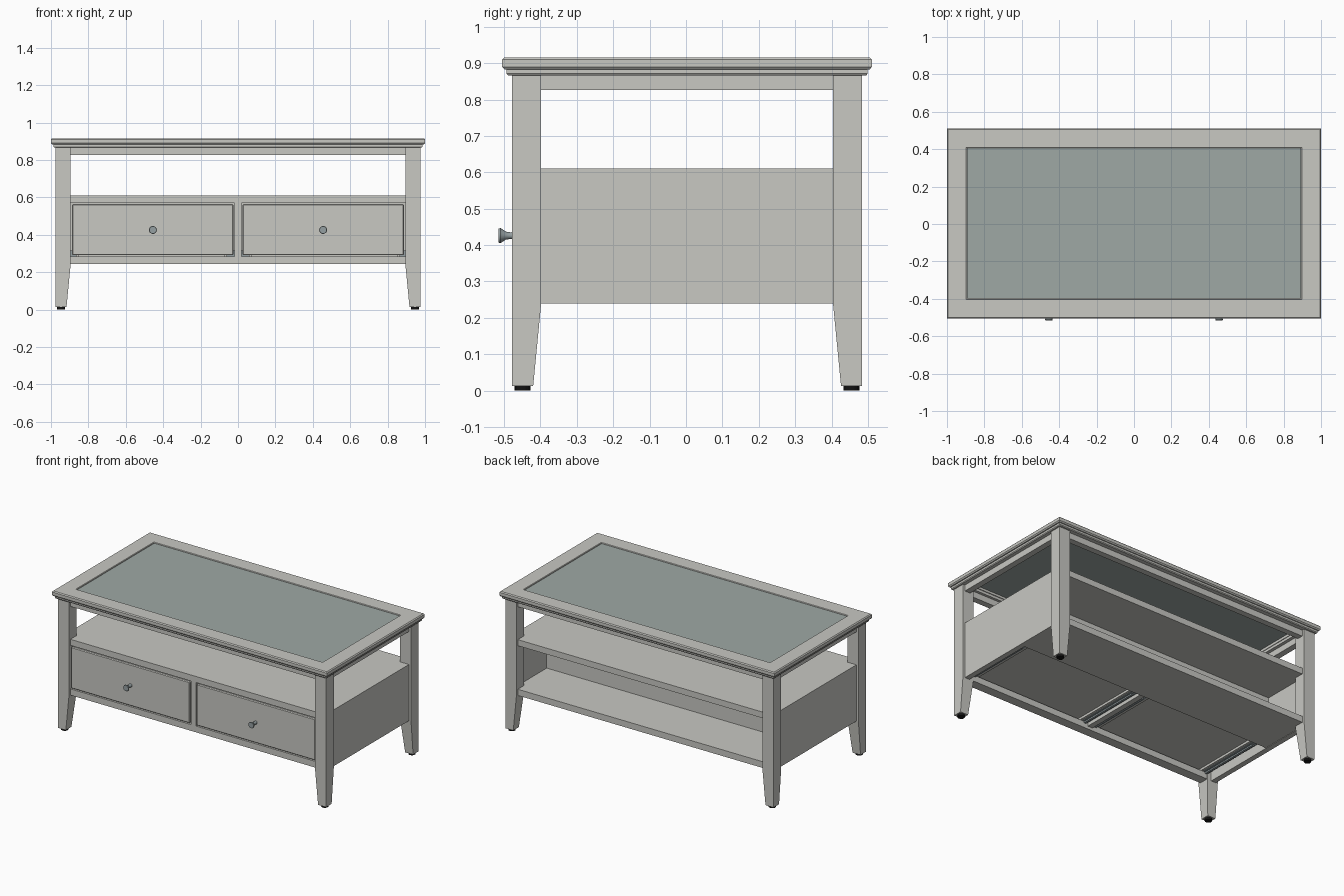
import bpy, bmesh
from mathutils import Matrix

old = bpy.data.objects.get("Cube")
if old:
    bpy.data.objects.remove(old, do_unlink=True)

CY = 0.003  # middle of the table body, front to back


def material(name, rgb):
    m = bpy.data.materials.new(name)
    m.use_nodes = True
    m.diffuse_color = (*rgb, 1)
    m.node_tree.nodes["Principled BSDF"].inputs["Base Color"].default_value = (*rgb, 1)
    return m


PAINT = material("pale grey paint", (0.58, 0.58, 0.545))
GLASS = material("grey green glass", (0.345, 0.395, 0.375))
STEEL = material("brushed steel", (0.30, 0.35, 0.36))
BLACK = material("black rubber", (0.006, 0.006, 0.006))


def finish(name, bm, mat):
    bmesh.ops.recalc_face_normals(bm, faces=bm.faces)
    mesh = bpy.data.meshes.new(name)
    bm.to_mesh(mesh)
    bm.free()
    mesh.materials.append(mat)
    ob = bpy.data.objects.new(name, mesh)
    bpy.context.collection.objects.link(ob)
    return ob


def box(name, x, y, z, mat=PAINT, bevel=0):
    """Box from (low, high) ranges."""
    bm = bmesh.new()
    bmesh.ops.create_cube(bm, size=1)
    for v in bm.verts:
        v.co = [lo + (c + 0.5) * (hi - lo) for c, (lo, hi) in zip(v.co, (x, y, z))]
    ob = finish(name, bm, mat)
    if bevel:
        mod = ob.modifiers.new("edge", "BEVEL")
        mod.width, mod.segments = bevel, 1
    return ob


def mirrored(s, lo, hi):
    return (lo, hi) if s > 0 else (-hi, -lo)


def mitred_frame(name, hx, hy, profile, mat=PAINT):
    """Closed (inset, z) profile swept round a rectangle with mitred corners."""
    bm = bmesh.new()
    loops = [[bm.verts.new((sx * (hx - i), CY + sy * (hy - i), z)) for i, z in profile]
             for sx, sy in ((-1, -1), (1, -1), (1, 1), (-1, 1))]
    n = len(profile)
    for c in range(4):
        a, b = loops[c], loops[(c + 1) % 4]
        for k in range(n):
            bm.faces.new((a[k], b[k], b[(k + 1) % n], a[(k + 1) % n]))
    return finish(name, bm, mat)


# Table top: moulded frame, lower moulding and inset glass
mitred_frame("top_frame", 1.0, 0.508, [
    (0.105, 0.913), (0.102, 0.916), (0.006, 0.916), (0.0, 0.910),
    (0.0, 0.890), (0.006, 0.883), (0.105, 0.883)])
mitred_frame("top_moulding", 0.987, 0.496, [
    (0.0, 0.883), (0.0, 0.871), (0.004, 0.866), (0.088, 0.866), (0.088, 0.883)])
box("glass_panel", (-0.892, 0.892), (CY - 0.402, CY + 0.402), (0.897, 0.911), GLASS)

# Rails under the top
for s, side in ((-1, "front"), (1, "back")):
    y = mirrored(s, 0.425, 0.465)
    box(side + "_top_rail", (-0.9, 0.9), (CY + y[0], CY + y[1]), (0.826, 0.867))
for s, side in ((-1, "right"), (1, "left")):
    box(side + "_top_rail", mirrored(s, 0.92, 0.96), (CY - 0.41, CY + 0.41), (0.826, 0.867))


# Legs: straight outside, tapered on the two inner sides, with rubber feet
def leg(name, sx, sy):
    bm = bmesh.new()
    rings = []
    for z, w in ((0.013, 0.058), (0.24, 0.08), (0.867, 0.08)):
        rings.append([bm.verts.new((sx * (0.975 - a * w), CY + sy * (0.481 - b * w), z))
                      for a, b in ((0, 0), (1, 0), (1, 1), (0, 1))])
    for a, b in zip(rings, rings[1:]):
        for k in range(4):
            bm.faces.new((a[k], a[(k + 1) % 4], b[(k + 1) % 4], b[k]))
    bm.faces.new(rings[0])
    bm.faces.new(rings[-1])
    finish(name, bm, PAINT)


for sx, xs in ((-1, "right"), (1, "left")):
    for sy, ys in ((-1, "front"), (1, "back")):
        leg(f"{ys}_{xs}_leg", sx, sy)
        bm = bmesh.new()
        bmesh.ops.create_cone(bm, cap_ends=True, segments=16, radius1=0.022, radius2=0.022,
                              depth=0.014, matrix=Matrix.Translation(
                                  (sx * 0.946, CY + sy * 0.452, 0.007)))
        finish(f"{ys}_{xs}_foot", bm, BLACK)

# Cabinet: shelf, sides, rails, divider and rear compartment
box("shelf", (-0.96, 0.96), (CY - 0.405, CY + 0.405), (0.57, 0.61))
for s, side in ((-1, "front"), (1, "back")):
    y = mirrored(s, 0.40, 0.465)
    box(side + "_shelf_edge", (-0.896, 0.896), (CY + y[0], CY + y[1]), (0.57, 0.61))
for s, side in ((-1, "right"), (1, "left")):
    box(side + "_side_panel", mirrored(s, 0.925, 0.96), (CY - 0.405, CY + 0.405), (0.24, 0.57))
box("front_bottom_rail", (-0.9, 0.9), (-0.462, -0.40), (0.243, 0.284))
box("bottom_board", (-0.926, 0.926), (0.10, CY + 0.405), (0.243, 0.284))
box("back_bottom_edge", (-0.896, 0.896), (CY + 0.40, CY + 0.465), (0.243, 0.284))
box("compartment_back", (-0.926, 0.926), (0.105, 0.125), (0.284, 0.57))
box("drawer_divider", (-0.018, 0.018), (-0.462, 0.11), (0.262, 0.57))


# Drawers: front, tray, knob and slides
def knob(name, x):
    bm = bmesh.new()
    segs, rings = 20, []
    for y, r in ((-0.462, 0.012), (-0.482, 0.009), (-0.495, 0.011), (-0.51, 0.021), (-0.515, 0.019)):
        ring = bmesh.ops.create_circle(bm, segments=segs, radius=r,
                                       matrix=Matrix.Translation((x, y, 0.426)) @
                                       Matrix.Rotation(1.5708, 4, "X"))["verts"]
        rings.append(ring)
    for a, b in zip(rings, rings[1:]):
        for k in range(segs):
            bm.faces.new((a[k], a[(k + 1) % segs], b[(k + 1) % segs], b[k]))
    bm.faces.new(rings[0])
    bm.faces.new(rings[-1])
    ob = finish(name, bm, STEEL)
    bpy.context.view_layer.objects.active = ob
    ob.select_set(True)
    bpy.ops.object.shade_smooth_by_angle()
    ob.select_set(False)


for s, side in ((-1, "right"), (1, "left")):
    name = side + "_drawer"
    box(name + "_front", mirrored(s, 0.025, 0.888), (-0.466, -0.43), (0.291, 0.564), bevel=0.005)
    box(name + "_bottom", mirrored(s, 0.06, 0.865), (-0.43, 0.085), (0.30, 0.312))
    box(name + "_rear", mirrored(s, 0.06, 0.865), (0.07, 0.085), (0.31, 0.52))
    for part, lo in (("inner", 0.06), ("outer", 0.85)):
        box(f"{name}_{part}_side", mirrored(s, lo, lo + 0.015), (-0.43, 0.085), (0.285, 0.52))
    for part, lo in (("inner", 0.02), ("outer", 0.867)):
        box(f"{name}_{part}_slide", mirrored(s, lo, lo + 0.038), (-0.40, 0.06), (0.283, 0.315), STEEL)
        box(f"{name}_{part}_runner", mirrored(s, lo + 0.012, lo + 0.026),
            (-0.40, 0.03), (0.274, 0.284), STEEL)
    knob(name + "_knob", s * 0.455)
